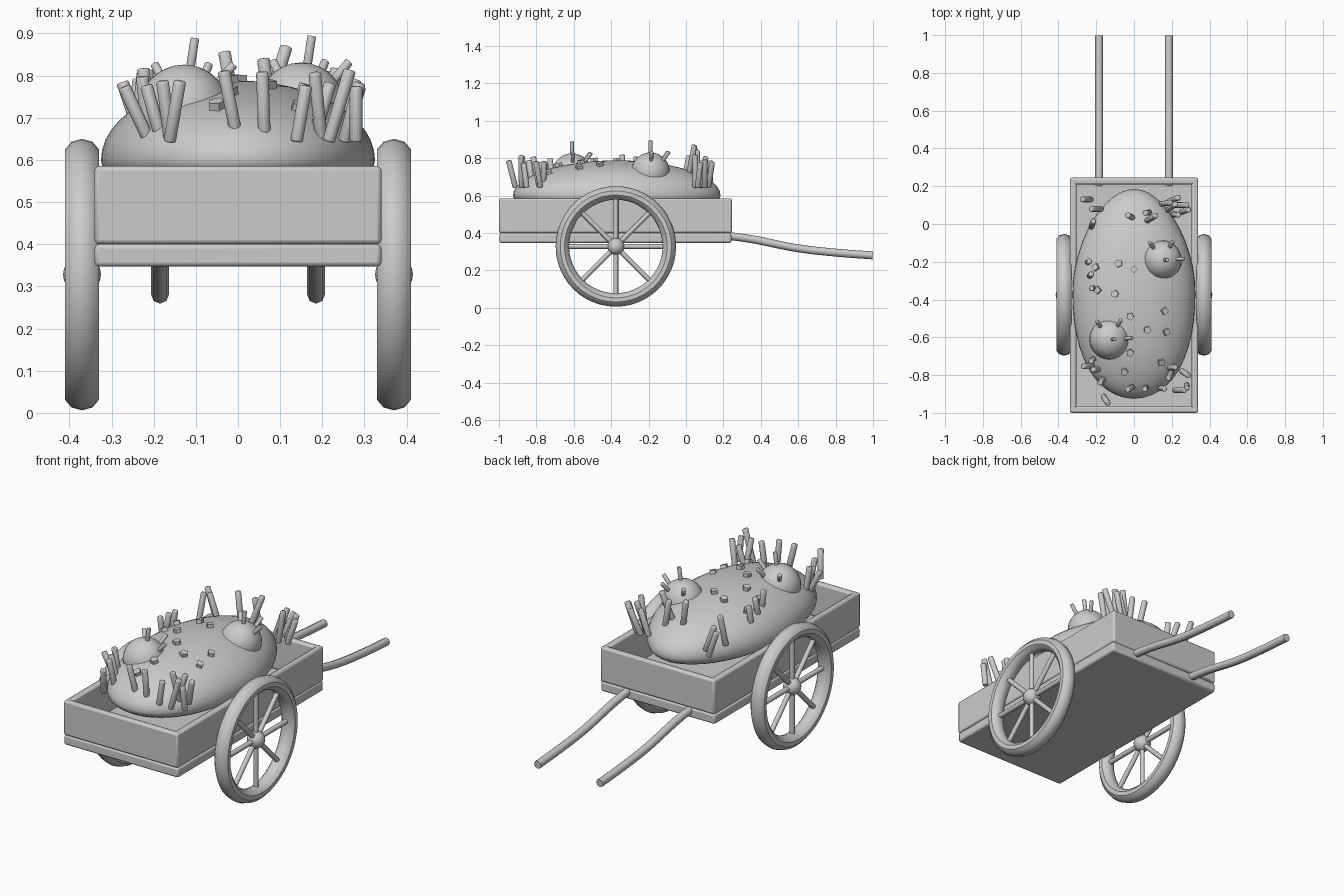
import bpy, bmesh, math, random
from mathutils import Vector

random.seed(4)
cube = bpy.data.objects.get("Cube")
if cube:
    bpy.data.objects.remove(cube, do_unlink=True)

grey = bpy.data.materials.new("plain_grey")
grey.use_nodes = True
TONE = (0.6, 0.6, 0.6, 1)
grey.diffuse_color = TONE
grey.node_tree.nodes["Principled BSDF"].inputs["Base Color"].default_value = TONE


def finish(name, bevel=0):
    """Name the active object, apply its scale, bevel, colour and shade it."""
    ob = bpy.context.object
    ob.name = name
    ob.data.materials.append(grey)
    bpy.ops.object.transform_apply(location=False, rotation=False, scale=True)
    if bevel:
        mod = ob.modifiers.new("Rounded edges", "BEVEL")
        mod.width, mod.segments = bevel, 2
    bpy.ops.object.shade_smooth_by_angle(angle=math.radians(40))
    return ob


def box(name, low, high, bevel=0.01):
    low, high = Vector(low), Vector(high)
    bpy.ops.mesh.primitive_cube_add(size=1, location=(low + high) / 2)
    bpy.context.object.scale = high - low
    return finish(name, bevel)


def ball(name, centre, radii, segments=32):
    bpy.ops.mesh.primitive_uv_sphere_add(segments=segments, ring_count=segments // 2,
                                         location=centre)
    bpy.context.object.scale = radii
    return finish(name)


def rod(name, start, end, radius, sides=10, bevel=0):
    start, end = Vector(start), Vector(end)
    axis = end - start
    bpy.ops.mesh.primitive_cylinder_add(vertices=sides, radius=radius, depth=axis.length,
                                        location=(start + end) / 2,
                                        rotation=axis.to_track_quat("Z", "Y").to_euler())
    return finish(name, bevel)


# Cart bed: floor slab and four walls
W, FRONT, BACK, T = 0.34, -1.0, 0.245, 0.035
LOW, RIM = 0.4, 0.585
box("floor", (-W, FRONT + 0.003, 0.347), (W, BACK - 0.003, LOW))
box("front_wall", (-W, FRONT, LOW), (W, FRONT + T, RIM))
box("back_wall", (-W, BACK - T, LOW), (W, BACK, RIM))
for side, s in (("left", 1), ("right", -1)):
    xs = sorted((s * W, s * (W - T)))
    box(side + "_wall", (xs[0], FRONT, LOW), (xs[1], BACK, RIM))

# Wheels, spokes, hubs and curved handles
HUB_Y, HUB_Z, RING = -0.375, 0.328, 0.286
for side, s in (("left", 1), ("right", -1)):
    hub = Vector((s * 0.37, HUB_Y, HUB_Z))
    bpy.ops.mesh.primitive_torus_add(major_radius=RING, minor_radius=0.036,
                                     major_segments=48, minor_segments=10,
                                     location=hub, rotation=(0, math.pi / 2, 0))
    bpy.context.object.scale = (1, 1, 1.17)
    finish(side + "_wheel_rim")
    ball(side + "_hub", hub, (0.045,) * 3, 20)
    for i in range(4):
        a = i * math.pi / 4
        arm = Vector((0, math.cos(a), math.sin(a))) * RING
        rod(f"{side}_spoke_{i}", hub - arm, hub + arm, 0.013)

    curve = bpy.data.curves.new(side + "_handle", "CURVE")
    curve.dimensions = "3D"
    curve.bevel_depth, curve.bevel_resolution = 0.021, 2
    curve.use_fill_caps = True
    path = [(0.2, 0.388), (0.35, 0.367), (0.6, 0.318), (0.8, 0.295), (0.998, 0.28)]
    spline = curve.splines.new("BEZIER")
    spline.bezier_points.add(len(path) - 1)
    for p, (y, z) in zip(spline.bezier_points, path):
        p.co = (s * 0.185, y, z)
        p.handle_left_type = p.handle_right_type = "AUTO"
    handle = bpy.data.objects.new(side + "_handle", curve)
    bpy.context.collection.objects.link(handle)
    curve.materials.append(grey)

# Heaped load: a long mound with two domes
MID_Y, MID_Z = -0.37, 0.6
RX, RY, RZ = 0.325, 0.555, 0.188
mound = ball("mound", (0, MID_Y, MID_Z), (RX, RY, RZ), 48)
for v in mound.data.vertices:
    if v.co.z < 0:
        v.co.z *= 0.6
    # slightly narrower towards the handles
    v.co.x *= 1.0 - 0.12 * v.co.y / RY * abs(v.co.y) / RY

domes = [(0.15, -0.19, 0.728, 0.103), (-0.128, -0.61, 0.718, 0.108)]
for i, (x, y, z, r) in enumerate(domes):
    ball(f"dome_{i}", (x, y, z), (r, r, r), 28)


def mound_top(x, y):
    """Height of the load at a point, and the outward normal."""
    u, v = x / RX, (y - MID_Y) / RY
    h = math.sqrt(max(0.08, 1 - u * u - v * v))
    return MID_Z + RZ * h, Vector((u / RX, v / RY, h / RZ)).normalized()


# Straws leaning out around both ends and along one side
straws = [(-.25, .13), (-.2, .08), (-.22, 0), (-.02, .04), (.07, .06), (.09, .03),
          (.17, .11), (.2, .09), (.25, .1), (.27, .07), (.22, .05), (.21, .13),
          (-.24, -.2), (-.23, -.27), (-.22, -.34),
          (-.22, -.72), (-.2, -.77), (-.24, -.75), (-.17, -.83), (-.15, -.93),
          (-.02, -.87), (.06, -.87), (.15, -.87), (.19, -.8), (.27, -.79), (.28, -.86),
          (.24, -.88), (.2, -.76)]
for i, (x, y) in enumerate(straws):
    z, normal = mound_top(x, y)
    at_end = abs(y - MID_Y) > 0.33
    lean = Vector((normal.x, normal.y, 0)) * 0.25
    lean += Vector((random.uniform(-.3, .3), random.uniform(-.15, .15), 1))
    length = random.uniform(0.13, 0.18) if at_end else 0.09
    step = lean.normalized() * length
    base = Vector((x, y, z)) - Vector((step.x, step.y, 0)) / 2
    base.z -= 0.01
    rod(f"straw_{i}", base, base + step, 0.016, 8, 0.005)

# Thin straws on the domes: one upright, three spread around
for i, (x, y, z, r) in enumerate(domes):
    c = Vector((x, y, z))
    up = Vector((0.15, 0, 1)).normalized()
    rod(f"dome_{i}_top_straw", c + up * r * 0.9, c + up * (r + 0.065), 0.011, 8, 0.003)
    for k, a in enumerate((0.05, 1.05, 2.2)):
        d = Vector((math.cos(a), math.sin(a), 0.75)).normalized()
        tip = c + d * (r + 0.04) + Vector((0, 0, 0.02))
        rod(f"dome_{i}_side_straw_{k}", c + d * r * 0.85, tip, 0.011, 8, 0.003)

# Small chips scattered over the mound
chips = [(-.2, -.23), (-.08, -.21), (-.19, -.35), (-.1, -.37), (0, -.24), (-.02, -.49),
         (.16, -.46), (.07, -.56), (.17, -.57), (-.05, -.78), (.14, -.73), (-.02, -.68)]
for i, (x, y) in enumerate(chips):
    z, normal = mound_top(x, y)
    p = Vector((x, y, z))
    rod(f"chip_{i}", p - normal * 0.015, p + normal * 0.018, 0.021, 4 + i % 2)
